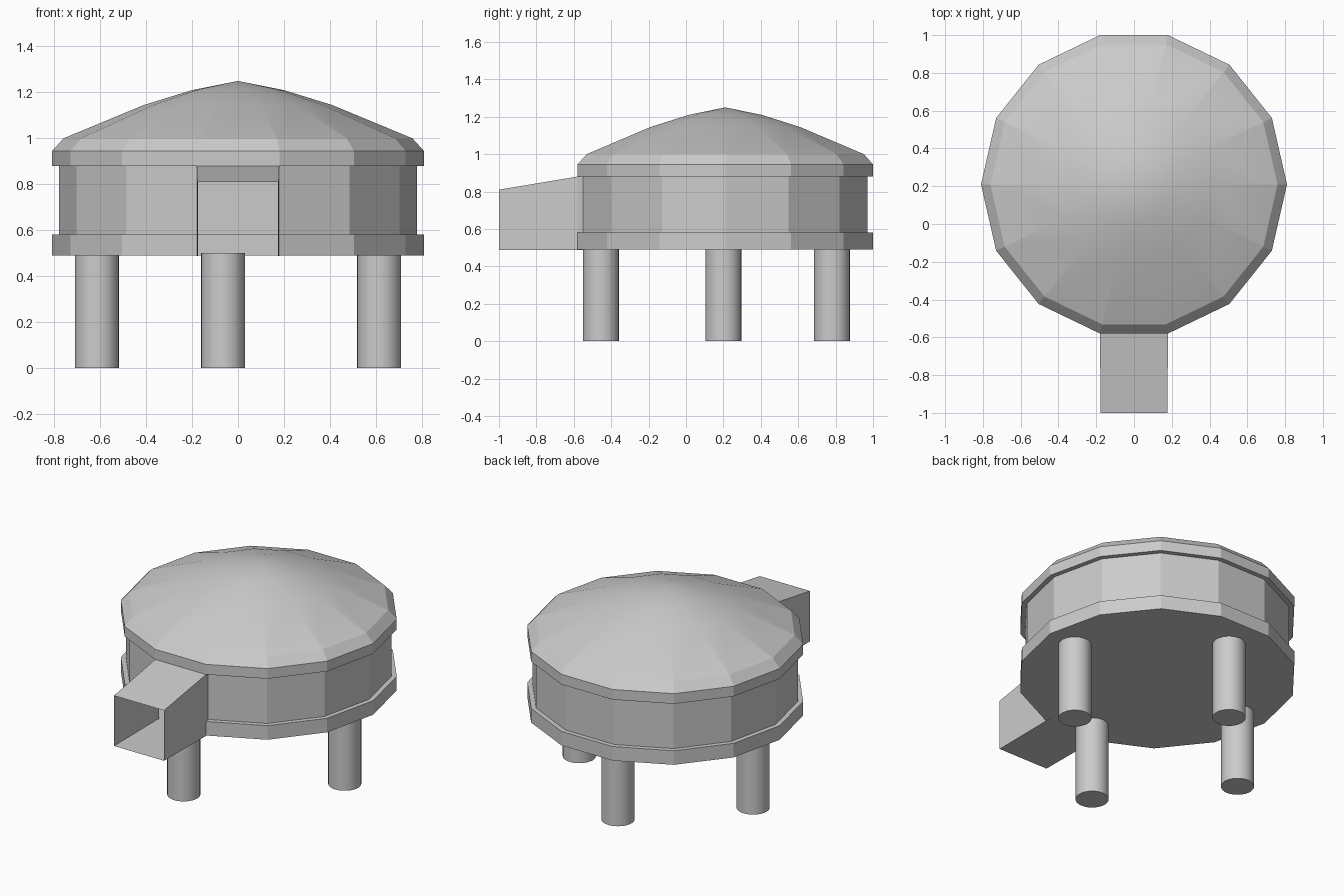
import bpy, bmesh, math

if "Cube" in bpy.data.objects:
    bpy.data.objects.remove(bpy.data.objects["Cube"])

SIDES = 14
CY = 0.21          # centre of the round body along y
FRONT = 10         # index of the facet facing -y


def finish(bm, name, smooth=None):
    bmesh.ops.recalc_face_normals(bm, faces=bm.faces)
    mesh = bpy.data.meshes.new(name)
    bm.to_mesh(mesh)
    bm.free()
    ob = bpy.data.objects.new(name, mesh)
    bpy.context.collection.objects.link(ob)
    if smooth is not None:
        bpy.ops.object.select_all(action='DESELECT')
        ob.select_set(True)
        bpy.context.view_layer.objects.active = ob
        bpy.ops.object.shade_smooth_by_angle(angle=math.radians(smooth))
    return ob


def lathe(name, profile, open_bands=(), smooth=None):
    """Revolve (radius, z) points; open_bands lists bands left out at the front facet."""
    bm = bmesh.new()
    rings = []
    for r, z in profile:
        if r == 0:
            rings.append([bm.verts.new((0, CY, z))] * SIDES)
        else:
            rings.append([bm.verts.new((r * math.cos(2 * math.pi * k / SIDES),
                                        CY + r * math.sin(2 * math.pi * k / SIDES), z))
                          for k in range(SIDES)])
    for i in range(len(rings) - 1):
        for k in range(SIDES):
            if i in open_bands and k == FRONT:
                continue
            n = (k + 1) % SIDES
            quad = [rings[i][k], rings[i][n], rings[i + 1][n], rings[i + 1][k]]
            bm.faces.new(list(dict.fromkeys(quad)))
    return finish(bm, name, smooth)


# drum with base rim, recessed wall and eave rim, open where the duct meets it
lathe("drum", [(0, 0.49), (0.81, 0.49), (0.81, 0.58), (0.78, 0.58),
               (0.78, 0.88), (0.81, 0.88), (0.81, 0.945)], open_bands=(1, 2, 3))

# shallow domed roof
lathe("roof", [(0.81, 0.945), (0.76, 1.0), (0.41, 1.145), (0.2, 1.21), (0, 1.25)],
      smooth=9)

# hollow entrance duct with sloping top
bm = bmesh.new()
loops = []
for y, w, top in ((-1.0, 0.177, 0.81), (-0.58, 0.18, 0.88), (-0.55, 0.174, 0.88)):
    loops.append([bm.verts.new(p) for p in
                  ((-w, y, 0.488), (w, y, 0.488), (w, y, top), (-w, y, top))])
for a, b in zip(loops, loops[1:]):
    for k in range(4):
        n = (k + 1) % 4
        bm.faces.new((a[k], a[n], b[n], b[k]))
finish(bm, "entrance_duct")

# four round legs
LEG_TOP = 0.5
for name, x, y in (("left_leg", -0.615, 0.2), ("right_leg", 0.615, 0.2),
                   ("front_leg", -0.065, -0.455), ("back_leg", -0.065, 0.78)):
    bpy.ops.mesh.primitive_cylinder_add(vertices=32, radius=0.096, depth=LEG_TOP,
                                        location=(x, y, LEG_TOP / 2))
    bpy.context.object.name = name
    bpy.ops.object.shade_smooth_by_angle(angle=math.radians(30))
